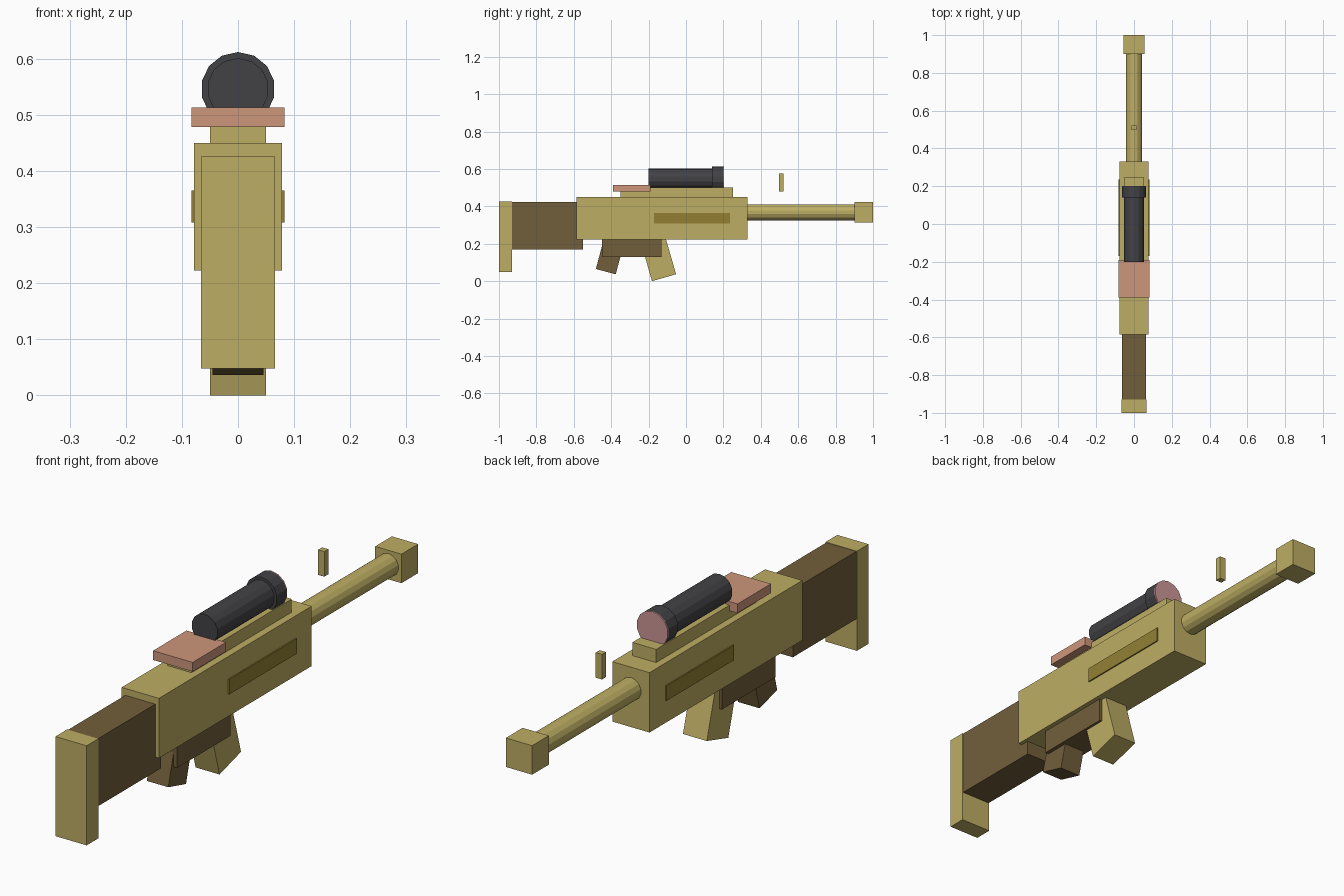
import bpy, bmesh, math
from mathutils import Matrix, Vector

if "Cube" in bpy.data.objects:
    bpy.data.objects.remove(bpy.data.objects["Cube"])


def material(name, rgb):
    m = bpy.data.materials.new(name)
    lin = [((c / 255 + 0.055) / 1.055) ** 2.4 for c in rgb]
    m.diffuse_color = (*lin, 1)
    m.use_nodes = True
    m.node_tree.nodes["Principled BSDF"].inputs["Base Color"].default_value = m.diffuse_color
    return m


TAN = material("tan", (190, 174, 100))
BROWN = material("brown", (114, 95, 59))
OLIVE = material("dark olive", (146, 128, 52))
DARK = material("charcoal", (66, 66, 70))
SALMON = material("salmon", (205, 150, 123))
PINK = material("lens pink", (205, 150, 150))


def finish(bm, name, mat):
    mesh = bpy.data.meshes.new(name)
    bm.to_mesh(mesh)
    bm.free()
    mesh.materials.append(mat)
    ob = bpy.data.objects.new(name, mesh)
    bpy.context.collection.objects.link(ob)
    return ob


def box(name, mat, x, y, z):
    """Box from (min, max) ranges on each axis."""
    bm = bmesh.new()
    bmesh.ops.create_cube(bm, size=1)
    for v in bm.verts:
        v.co = Vector([(a + b) / 2 + c * (b - a) for (a, b), c in zip((x, y, z), v.co)])
    return finish(bm, name, mat)


def tilted_box(name, mat, half_x, corner, width, height, angle):
    """Box standing on its lower rear corner (y, z), tilted about x."""
    bm = bmesh.new()
    bmesh.ops.create_cube(bm, size=1)
    rot = Matrix.Rotation(math.radians(angle), 3, 'X')
    for v in bm.verts:
        p = Vector((v.co.x * 2 * half_x, (v.co.y + 0.5) * width, (v.co.z + 0.5) * height))
        v.co = rot @ p + Vector((0, *corner))
    return finish(bm, name, mat)


def tube(name, mat, r, y, z, sides=14):
    """Low-poly cylinder along y with a vertex at the top."""
    bm = bmesh.new()
    rings = [[bm.verts.new((r * math.sin(2 * math.pi * i / sides), yy,
                            z + r * math.cos(2 * math.pi * i / sides)))
              for i in range(sides)] for yy in y]
    for i in range(sides):
        j = (i + 1) % sides
        bm.faces.new((rings[0][i], rings[0][j], rings[1][j], rings[1][i]))
    for ring in rings:
        bm.faces.new(ring)
    bmesh.ops.recalc_face_normals(bm, faces=bm.faces[:])
    return finish(bm, name, mat)


# Main body, rail and side panels
box("receiver", TAN, (-.078, .078), (-.585, .33), (.223, .45))
box("top_rail", TAN, (-.05, .05), (-.35, .25), (.44, .50))
for side, s in (("left", -1), ("right", 1)):
    box("side_panel_" + side, OLIVE, sorted((s * .07, s * .083)), (-.17, .235), (.308, .365))
box("rear_top_plate", SALMON, (-.083, .083), (-.39, -.19), (.478, .513))

# Barrel, muzzle and sight post
tube("barrel", TAN, .043, (.30, .92), .368)
box("muzzle_block", TAN, (-.055, .055), (.90, 1.0), (.313, .423))
box("sight_post", TAN, (-.013, .013), (.498, .522), (.48, .575))

# Stock
box("stock", BROWN, (-.063, .063), (-.95, -.55), (.168, .424))
box("butt_plate", TAN, (-.0655, .0655), (-1.0, -.93), (.048, .4255))

# Underside
box("lower_housing", BROWN, (-.06, .06), (-.45, -.13), (.13, .235))
tilted_box("grip", BROWN, .045, (-.482, .065), .11, .20, -15)
tilted_box("magazine", TAN, .05, (-.182, 0), .134, .26, 16)

# Scope
tube("scope_tube", DARK, .055, (-.20, .17), .546)
tube("scope_ring", DARK, .066, (.14, .198), .546)
tube("scope_lens", PINK, .066, (.198, .202), .546)
